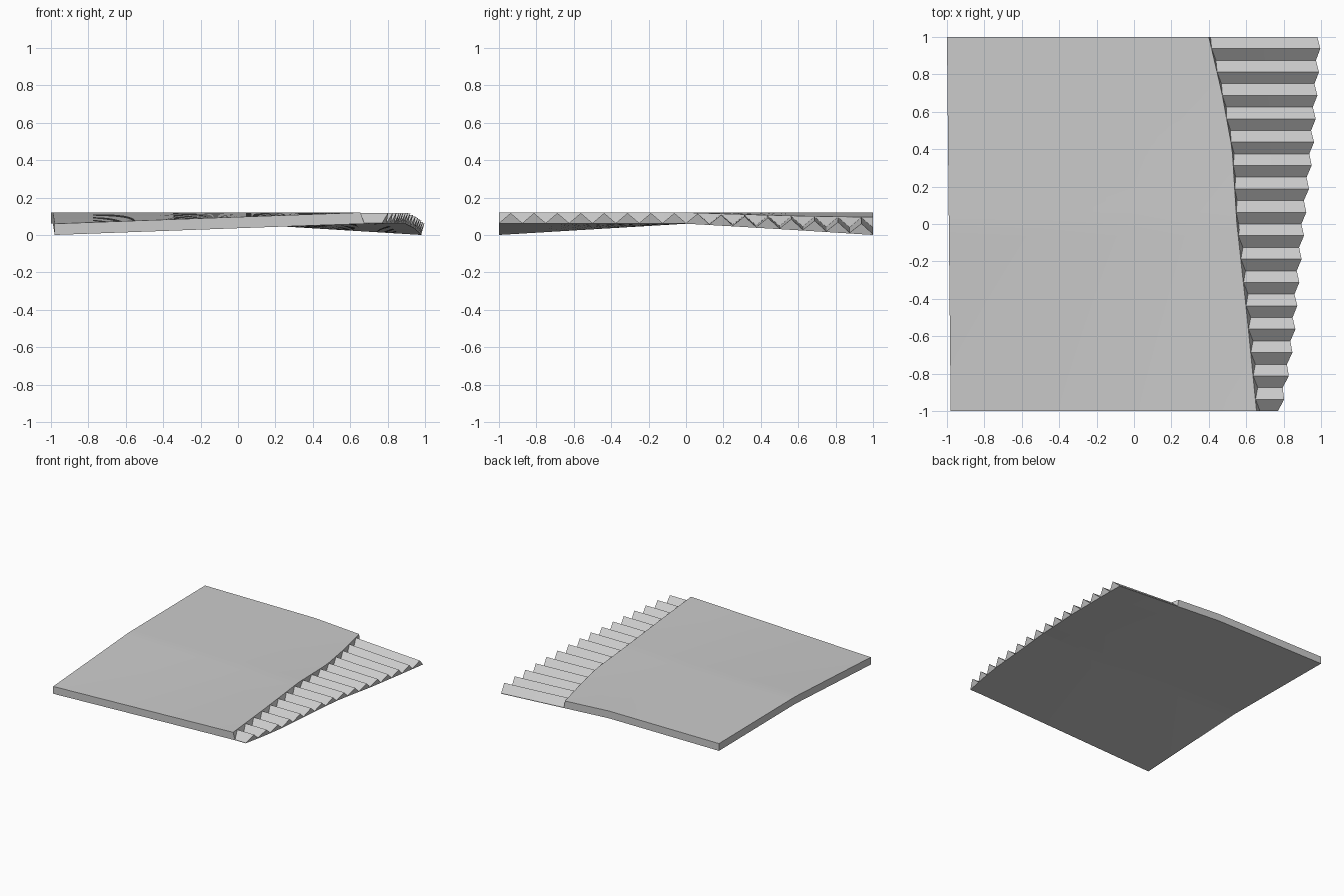
import bpy, bmesh, math

if "Cube" in bpy.data.objects:
    bpy.data.objects.remove(bpy.data.objects["Cube"])

THICK = 0.06
ROWS = 32


def lerp_table(table, y):
    for (y0, v0), (y1, v1) in zip(table, table[1:]):
        if y <= y1:
            return v0 + (v1 - v0) * (y - y0) / (y1 - y0)
    return table[-1][1]


# plan outlines: (y, x)
INNER = [(-1, .655), (-.5, .605), (0, .55), (.4, .525), (.7, .47), (1, .4)]
OUTER = [(-1, .77), (-.8, .81), (-.6, .84), (-.35, .86), (-.1, .885),
         (.1, .905), (.4, .94), (.75, .965), (1, .98)]


def ground(x, y):
    # two opposite corners fold down from the level middle
    if y <= 0:
        return .06 + .06 * y * min(1, max(0, (.655 - x) / 1.635))
    return .06 - .06 * y * min(1, max(0, x / .98))


def loft(name, rings):
    bm = bmesh.new()
    loops = [[bm.verts.new(p) for p in r] for r in rings]
    n = len(loops[0])
    for a, b in zip(loops, loops[1:]):
        for i in range(n):
            j = (i + 1) % n
            bm.faces.new((a[i], a[j], b[j], b[i]))
    bm.faces.new(loops[0])
    bm.faces.new(loops[-1])
    bmesh.ops.recalc_face_normals(bm, faces=bm.faces)
    me = bpy.data.meshes.new(name)
    bm.to_mesh(me)
    bm.free()
    ob = bpy.data.objects.new(name, me)
    bpy.context.collection.objects.link(ob)
    return ob


ys = [-1 + 2 * i / ROWS for i in range(ROWS + 1)]

# folded ground slab
rings = []
for y in ys:
    left = -1 + .01 * (1 - y)
    inner = lerp_table(INNER, y)
    foot = inner + (.02 if y < 0 else .01)
    xs = [left, left / 2, 0, inner / 2]
    bottom = [(x, y, ground(x, y)) for x in xs + [foot]]
    top = [(x, y, ground(x, y) + THICK) for x in xs + [inner]]
    rings.append(bottom + top[::-1])
slab = loft("ground_slab", rings)
bpy.context.view_layer.objects.active = slab
slab.select_set(True)
bpy.ops.object.shade_smooth_by_angle(angle=math.radians(30))
slab.select_set(False)

# ploughed ridges along the right edge
rings = []
for i, y in enumerate(ys):
    ridge = i % 2
    inner = lerp_table(INNER, y)
    outer = lerp_table(OUTER, y)
    tip = outer + .02 * ridge
    h = .057 if ridge else .004
    mid = (inner + outer) / 2
    rings.append([(inner, y, ground(inner, y)), (mid, y, ground(mid, y)),
                  (outer, y, ground(outer, y)),
                  (tip, y, ground(outer, y) + h),
                  (mid, y, ground(mid, y) + h),
                  (inner, y, ground(inner, y) + h)])
loft("furrow_ridges", rings)
